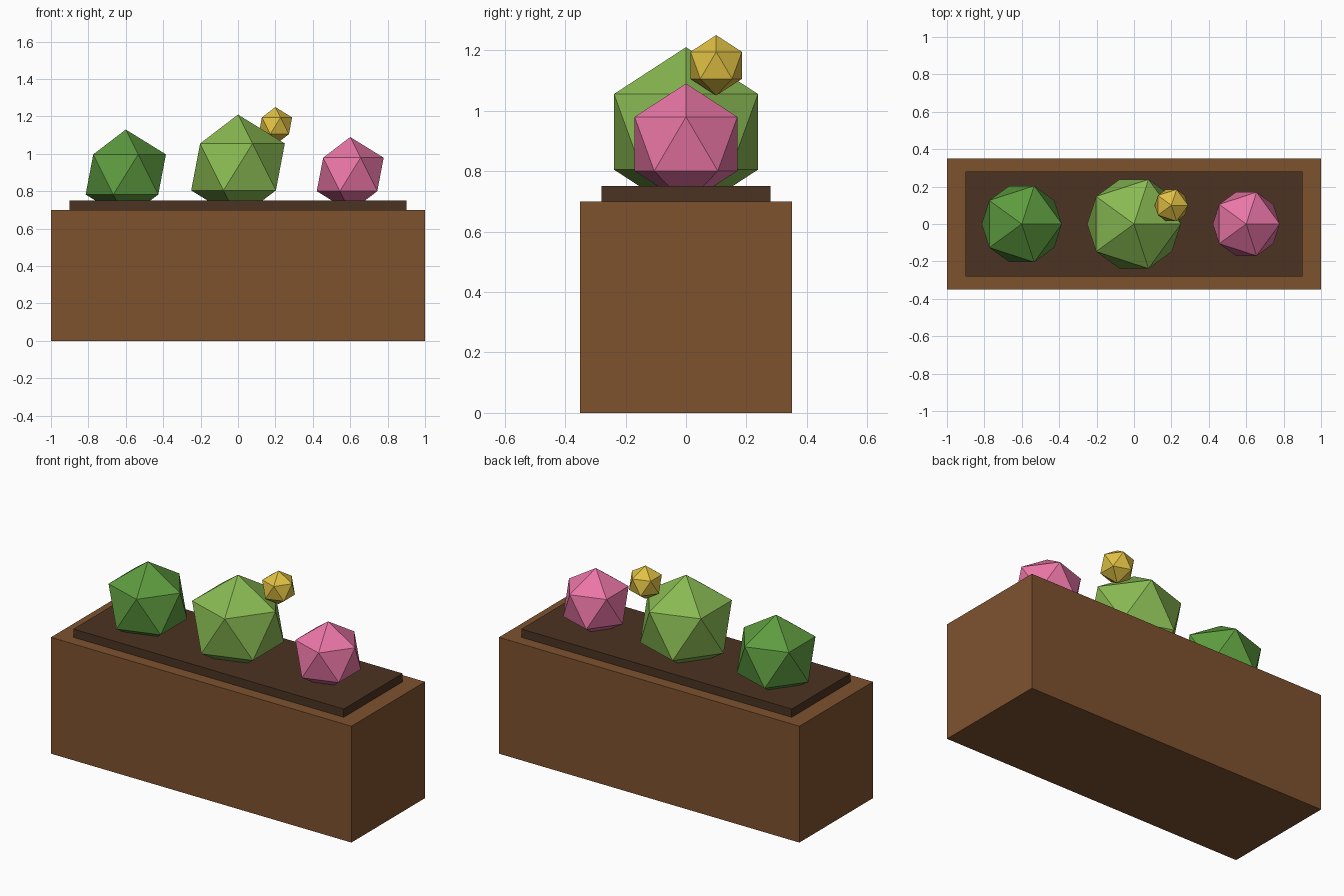
import bpy

if "Cube" in bpy.data.objects:
    bpy.data.objects.remove(bpy.data.objects["Cube"])


def colour(obj, name, rgb):
    mat = bpy.data.materials.get(name) or bpy.data.materials.new(name)
    mat.diffuse_color = (*rgb, 1)
    mat.use_nodes = True
    mat.node_tree.nodes["Principled BSDF"].inputs["Base Color"].default_value = mat.diffuse_color
    obj.data.materials.append(mat)


def box(name, size, centre_z, mat, rgb):
    bpy.ops.mesh.primitive_cube_add(size=1, location=(0, 0, centre_z))
    obj = bpy.context.object
    obj.name = name
    obj.scale = size
    bpy.ops.object.transform_apply(location=False, rotation=False, scale=True)
    colour(obj, mat, rgb)


def ball(name, radius, location, mat, rgb):
    # One subdivision gives a plain 20-sided icosahedron
    bpy.ops.mesh.primitive_ico_sphere_add(subdivisions=1, radius=radius, location=location)
    obj = bpy.context.object
    obj.name = name
    colour(obj, mat, rgb)


# Wooden planter and the soil bed set into its top
box("planter_box", (2.0, 0.7, 0.7), 0.35, "wood", (0.21, 0.085, 0.028))
box("soil", (1.8, 0.56, 0.1), 0.70, "earth", (0.072, 0.033, 0.016))

# Low-poly plants and blossoms
ball("dark_shrub", 0.24, (-0.6, 0, 0.89), "dark_green", (0.11, 0.33, 0.05))
ball("light_shrub", 0.28, (0, 0, 0.93), "light_green", (0.25, 0.49, 0.085))
ball("pink_bloom", 0.20, (0.6, 0, 0.89), "pink", (0.82, 0.18, 0.38))
ball("yellow_bud", 0.10, (0.2, 0.1, 1.15), "yellow", (0.75, 0.53, 0.057))
